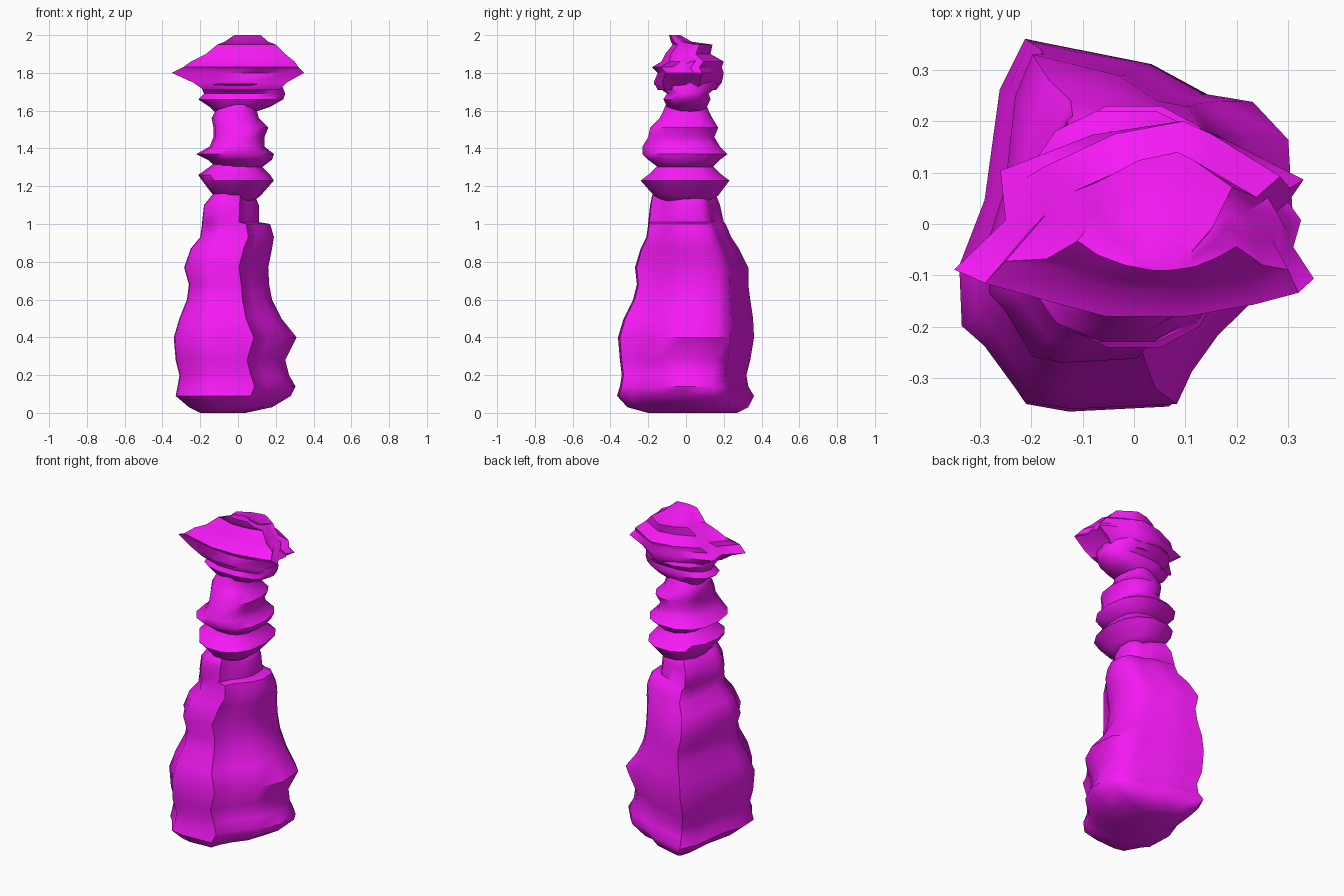
import bpy, bmesh, math

mat = bpy.data.materials.new("magenta")
mat.diffuse_color = (0.92, 0.01, 0.92, 1)


def normalise(outline):
    """Rescale an outline to the unit square."""
    xs, ys = zip(*outline)
    return [((x - min(xs)) / (max(xs) - min(xs)), (y - min(ys)) / (max(ys) - min(ys)))
            for x, y in outline]


def loft(name, outline, rings):
    """Stack an outline fitted to rings of (z, left, right, front, back)."""
    unit = normalise(outline)
    n = len(unit)
    bm = bmesh.new()
    loops = [[bm.verts.new((a + (b - a) * u, c + (d - c) * v, z)) for u, v in unit]
             for z, a, b, c, d in rings]
    for lo, hi in zip(loops, loops[1:]):
        for i in range(n):
            j = (i + 1) % n
            bm.faces.new((lo[i], lo[j], hi[j], hi[i]))
    bm.faces.new(loops[0][::-1])
    bm.faces.new(loops[-1])
    bmesh.ops.recalc_face_normals(bm, faces=bm.faces[:])
    me = bpy.data.meshes.new(name)
    bm.to_mesh(me)
    bm.free()
    me.materials.append(mat)
    ob = bpy.data.objects.new(name, me)
    bpy.context.collection.objects.link(ob)
    bpy.ops.object.select_all(action='DESELECT')
    ob.select_set(True)
    bpy.context.view_layer.objects.active = ob
    bpy.ops.object.shade_smooth_by_angle(angle=math.radians(50))
    return ob


# Body: irregular footprint, wide at the base with a stepped right shoulder
base_outline = [(-.21, -.35), (-.12, -.365), (.09, -.355), (.12, -.29), (.17, -.22),
                (.26, -.13), (.32, 0), (.31, .17), (.24, .245), (.15, .26), (.04, .32),
                (-.11, .35), (-.21, .37), (-.26, .27), (-.29, .05), (-.34, -.08),
                (-.335, -.2), (-.29, -.24)]
loft("body", base_outline, [
    (0, -.20, .04, -.20, .27), (.03, -.26, .18, -.31, .33),
    (.09, -.33, .28, -.365, .36), (.14, -.32, .305, -.35, .33),
    (.20, -.31, .27, -.34, .32), (.28, -.33, .25, -.35, .34),
    (.40, -.34, .31, -.36, .36), (.50, -.31, .23, -.33, .355),
    (.60, -.27, .18, -.28, .34), (.68, -.26, .165, -.26, .33),
    (.77, -.285, .16, -.27, .33), (.87, -.25, .18, -.24, .28),
    (.93, -.20, .19, -.21, .24), (1.00, -.19, .17, -.20, .21),
    (1.01, -.19, .11, -.20, .20), (1.10, -.18, .11, -.19, .18),
    (1.15, -.14, .09, -.18, .16), (1.19, -.08, -.02, -.12, .10)])

# Neck: two flared collars with a tapered top
neck_outline = []
for k in range(14):
    c, s = math.cos(math.tau * k / 14), math.sin(math.tau * k / 14)
    neck_outline.append((math.copysign(abs(c) ** .85, c), math.copysign(abs(s) ** .85, s)))
loft("lower_collar", neck_outline, [
    (1.12, -.06, .08, -.11, .11), (1.15, -.13, .12, -.17, .17),
    (1.23, -.19, .19, -.24, .23), (1.26, -.21, .17, -.20, .19),
    (1.31, -.14, .12, -.15, .14), (1.34, -.12, .12, -.14, .13)])
loft("upper_collar", neck_outline, [
    (1.28, -.09, .10, -.12, .12), (1.34, -.16, .18, -.20, .18),
    (1.37, -.22, .19, -.23, .22), (1.41, -.15, .14, -.23, .18),
    (1.46, -.13, .14, -.20, .15), (1.51, -.13, .16, -.19, .17),
    (1.56, -.14, .11, -.14, .14), (1.60, -.12, .10, -.12, .12),
    (1.65, -.05, .09, -.10, .10)])

# Head: lower collar, wide pointed brim and rounded crown
head_outline = [(-.35, -.11), (-.2, -.15), (-.08, -.18), (.1, -.18), (.25, -.155),
                (.35, -.13), (.31, -.06), (.325, 0), (.30, .04), (.33, .09), (.16, .19),
                (.09, .22), (-.08, .19), (-.26, .11), (-.25, 0)]
loft("jaw", neck_outline, [
    (1.59, -.12, .08, -.05, .09), (1.62, -.15, .17, -.10, .11),
    (1.66, -.21, .24, -.12, .13), (1.69, -.18, .25, -.10, .12),
    (1.74, -.20, .23, -.17, .18), (1.78, -.18, .22, -.14, .16)])
loft("brim_and_crown", head_outline, [
    (1.71, -.18, .22, -.15, .16), (1.75, -.24, .26, -.17, .19),
    (1.80, -.35, .35, -.15, .20), (1.83, -.29, .32, -.18, .19),
    (1.86, -.25, .30, -.13, .20), (1.90, -.17, .25, -.11, .13),
    (1.95, -.11, .20, -.07, .14), (1.965, -.07, .16, -.08, .03),
    (2.0, -.02, .12, -.09, -.03)])
